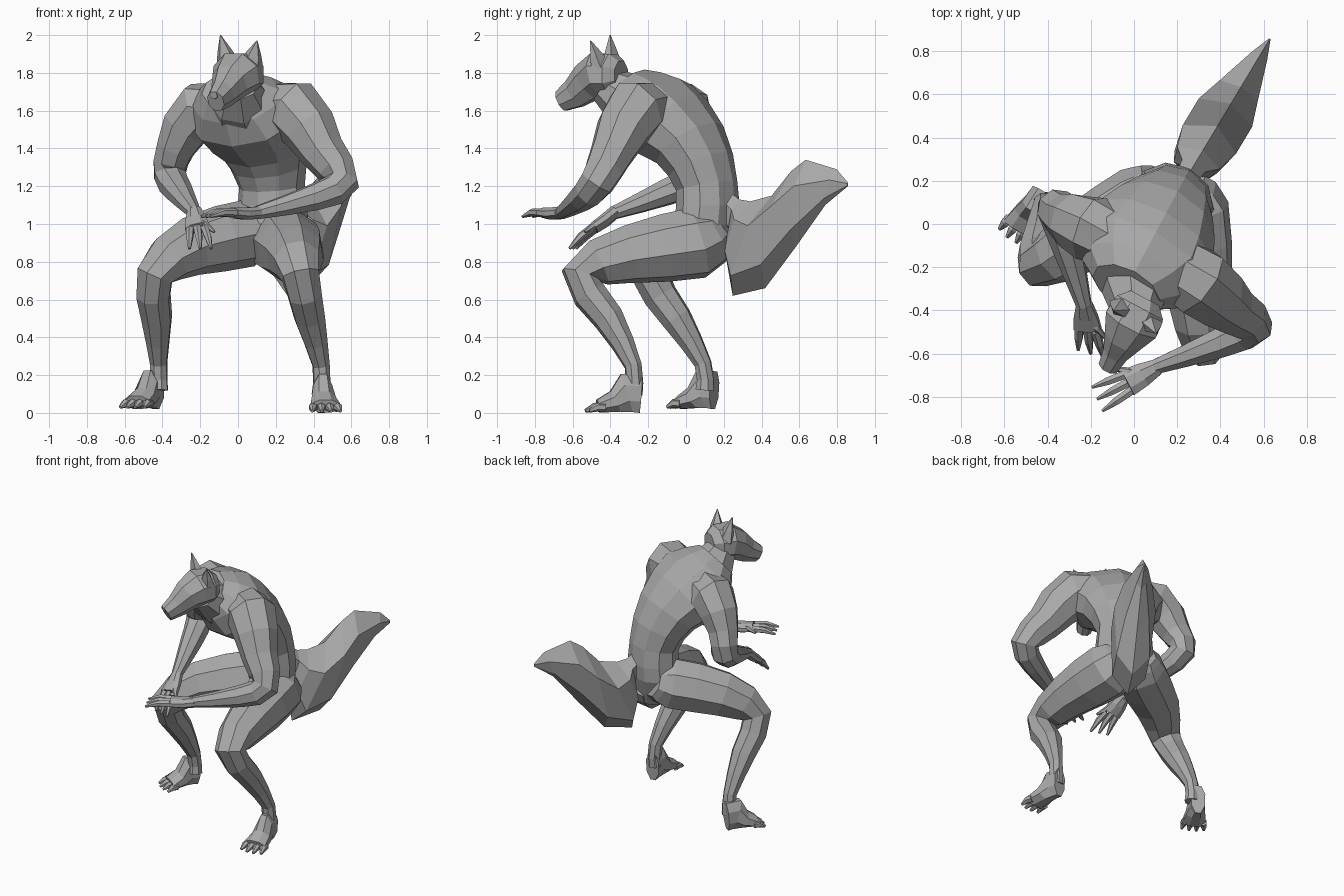
import bpy, bmesh, math
from mathutils import Vector

cube = bpy.data.objects.get("Cube")
if cube:
    bpy.data.objects.remove(cube, do_unlink=True)

fur = bpy.data.materials.new("grey_fur")
fur.use_nodes = True
grey = (0.4, 0.4, 0.4, 1)
fur.diffuse_color = grey
fur.node_tree.nodes["Principled BSDF"].inputs["Base Color"].default_value = grey

# The crouching body is turned to its right: its own axes
UP = Vector((0, 0, 1))
LATERAL = Vector((0.88, -0.47, 0)).normalized()
FORWARD = LATERAL.cross(UP)


def body(forward, lateral, height):
    """A point measured from the middle of the hips along the body axes."""
    return Vector((0.18, 0.11, height)) + FORWARD * forward + LATERAL * lateral


def skin_rings(name, rings):
    """Bridge equal rings of points into a closed, flat-shaded mesh."""
    bm = bmesh.new()
    loops = [[bm.verts.new(point) for point in ring] for ring in rings]
    for lower, upper in zip(loops, loops[1:]):
        for i in range(len(lower)):
            bm.faces.new((lower[i - 1], lower[i], upper[i], upper[i - 1]))
    bm.faces.new(loops[0])
    bm.faces.new(loops[-1])
    bmesh.ops.recalc_face_normals(bm, faces=bm.faces)
    mesh = bpy.data.meshes.new(name)
    bm.to_mesh(mesh)
    bm.free()
    mesh.materials.append(fur)
    bpy.context.collection.objects.link(bpy.data.objects.new(name, mesh))


def loft(name, sections, hint, sides=8):
    """Sections are (centre, half width along hint, half depth)."""
    points = [section[0] for section in sections]
    rings = []
    for k, (centre, width, depth) in enumerate(sections):
        tangent = Vector()
        if k > 0:
            tangent += (centre - points[k - 1]).normalized()
        if k < len(points) - 1:
            tangent += (points[k + 1] - centre).normalized()
        tangent.normalize()
        across = (hint - tangent * hint.dot(tangent)).normalized()
        normal = tangent.cross(across)
        angles = [math.tau * (i + 0.5) / sides for i in range(sides)]
        rings.append([centre + across * width * math.cos(a) + normal * depth * math.sin(a)
                      for a in angles])
    skin_rings(name, rings)


def refine(sections):
    """Add a smoothly interpolated section between each neighbouring pair."""
    result = [sections[0]]
    last = len(sections) - 1
    for k in range(last):
        before, start = sections[max(k - 1, 0)], sections[k]
        end, after = sections[k + 1], sections[min(k + 2, last)]
        result.append(tuple((s + e) * 0.5 + (s + e - b - a) / 16
                            for b, s, e, a in zip(before, start, end, after)))
        result.append(end)
    return result


def limb(name, *joints):
    """A jointed limb; joints are (x, y, z, radius)."""
    sections = refine([(Vector((x, y, z)), r * 1.05, r * 1.05) for x, y, z, r in joints])
    first = sections[0][0]
    bend = Vector()
    for (p, _, _), (q, _, _) in zip(sections, sections[1:]):
        bend += (p - first).cross(q - first)
    loft(name, sections, bend)


def digit(name, base, tip, radius, hint):
    """A tapered finger or toe with a raised knuckle."""
    knuckle = base.lerp(tip, 0.5) + UP * 0.01
    loft(name, [(base, radius, radius), (knuckle, radius * 0.9, radius * 0.9),
                (tip, radius * 0.35, radius * 0.35)], hint, 6)


def hand(side, wrist, tip, across):
    """A palm with three fanned fingers and a thumb on the across side."""
    wrist, tip, across = Vector(wrist), Vector(tip), Vector(across).normalized()
    palm, knuckles = wrist.lerp(tip, 0.25), wrist.lerp(tip, 0.5) + UP * 0.01
    loft(side + "_palm", [(wrist, 0.04, 0.035), (palm, 0.06, 0.035),
                          (knuckles, 0.07, 0.03)], across)
    for i in (-1, 0, 1):
        digit(f"{side}_finger_{i + 2}", knuckles + across * 0.04 * i,
              tip + across * 0.06 * i, 0.023, across)
    digit(side + "_thumb", palm, knuckles.lerp(tip, 0.2) + across * 0.09, 0.022, UP)


def foot(side, heel, toe):
    """A wedge-shaped foot lying flat, with four toes."""
    heel, toe = Vector(heel), Vector(toe)
    step = toe - heel
    across = step.cross(UP).normalized()
    profile = ((0, 0.05, 0.2), (0.25, 0.055, 0.21), (0.45, 0.07, 0.12), (0.75, 0.085, 0.07))
    loft(side + "_foot", [(heel + step * along + UP * top / 2, width, top * 0.54)
                          for along, width, top in profile], across)
    for i in range(4):
        offset = i - 1.5
        base = heel.lerp(toe, 0.65) + across * offset * 0.04 + UP * 0.03
        end = toe + across * offset * 0.05 - step * 0.05 * abs(offset) + UP * 0.01
        digit(f"{side}_toe_{i + 1}", base, end, 0.026, across)


# Torso and neck, from the crotch up
torso = ((0, 0.8, 0.1, 0.1), (0, 1, 0.2, 0.16), (0, 1.2, 0.18, 0.16),
         (0.1, 1.42, 0.26, 0.19), (0.31, 1.59, 0.34, 0.23), (0.46, 1.72, 0.17, 0.13))
loft("torso", refine([(body(f, 0, z), a, b) for f, z, a, b in torso]), LATERAL, 10)
loft("neck", [(body(0.3, 0, 1.58), 0.22, 0.19), (body(0.46, 0.05, 1.66), 0.16, 0.15),
              (body(0.56, 0.1, 1.74), 0.1, 0.1)], LATERAL)

# Head, nose and ears
skull = ((0.46, 1.79, 0.08, 0.08), (0.51, 1.79, 0.13, 0.12), (0.59, 1.79, 0.14, 0.125),
         (0.66, 1.75, 0.1, 0.11), (0.74, 1.69, 0.065, 0.085), (0.82, 1.65, 0.05, 0.06))
loft("head", [(body(f, 0.1, z), a, b) for f, z, a, b in skull], LATERAL)
loft("nose", [(body(0.8, 0.1, 1.69), 0.03, 0.03), (body(0.84, 0.1, 1.68), 0.02, 0.02)],
     LATERAL, 6)
for side, sign in (("left", 1), ("right", -1)):
    base = body(0.55, 0.1 + 0.07 * sign, 1.84)
    tip = body(0.58, 0.11 + 0.11 * sign, 1.985 - 0.015 * sign)
    loft(side + "_ear", [(base, 0.07, 0.05), (base.lerp(tip, 0.45), 0.045, 0.03),
                         (tip, 0.003, 0.003)], LATERAL, 5)

# Arms and hands
limb("left_arm", (0.1, -0.13, 1.58, 0.12), (0.3, -0.27, 1.6, 0.16),
     (0.45, -0.39, 1.38, 0.115), (0.55, -0.47, 1.22, 0.09),
     (0.4, -0.55, 1.14, 0.07), (0.1, -0.66, 1.06, 0.035))
limb("right_arm", (0, -0.1, 1.58, 0.12), (-0.2, -0.02, 1.6, 0.15),
     (-0.33, 0.04, 1.4, 0.1), (-0.36, 0.07, 1.26, 0.085),
     (-0.31, -0.1, 1.17, 0.07), (-0.23, -0.38, 1.06, 0.035))
hand("left", (0.11, -0.66, 1.06), (-0.17, -0.81, 1.04), (-0.4, 0.9, 0))
hand("right", (-0.23, -0.37, 1.07), (-0.2, -0.6, 0.87), (1, -0.3, 0))

# Legs and feet
limb("left_leg", (0.22, 0.18, 0.96, 0.11), (0.25, 0.06, 0.9, 0.185),
     (0.3, -0.3, 0.84, 0.15), (0.33, -0.56, 0.73, 0.1),
     (0.38, -0.41, 0.5, 0.08), (0.44, -0.28, 0.25, 0.045), (0.44, -0.28, 0.1, 0.05))
limb("right_leg", (0.13, 0.21, 0.99, 0.11), (0.05, 0.11, 0.95, 0.17),
     (-0.25, -0.07, 0.88, 0.15), (-0.44, -0.19, 0.73, 0.1),
     (-0.43, -0.05, 0.5, 0.08), (-0.42, 0.09, 0.26, 0.045), (-0.42, 0.1, 0.12, 0.05))
foot("left", (0.44, -0.24, 0), (0.47, -0.54, 0))
foot("right", (-0.43, 0.15, 0.02), (-0.57, -0.08, 0.02))


# Tail: hexagonal ribs from an upper (back, height) to a lower one, and a half width
def tail_rib(upper, lower, width):
    top, bottom = (body(-back, back * 0.05, height) for back, height in (upper, lower))
    high, low = top.lerp(bottom, 0.3), top.lerp(bottom, 0.8)
    side = LATERAL * width
    return [top, high + side, low + side * 0.8, bottom, low - side * 0.8, high - side]


skin_rings("tail", [tail_rib(*rib) for rib in (
    ((0.1, 1.2), (0.1, 1), 0.05), ((0.2, 1.13), (0.15, 0.95), 0.06),
    ((0.27, 1.12), (0.13, 0.8), 0.11), ((0.4, 1.15), (0.16, 0.62), 0.14),
    ((0.52, 1.28), (0.36, 0.66), 0.14), ((0.61, 1.34), (0.55, 0.88), 0.1),
    ((0.8, 1.29), (0.73, 1.1), 0.04), ((0.87, 1.22), (0.87, 1.2), 0.004))])
